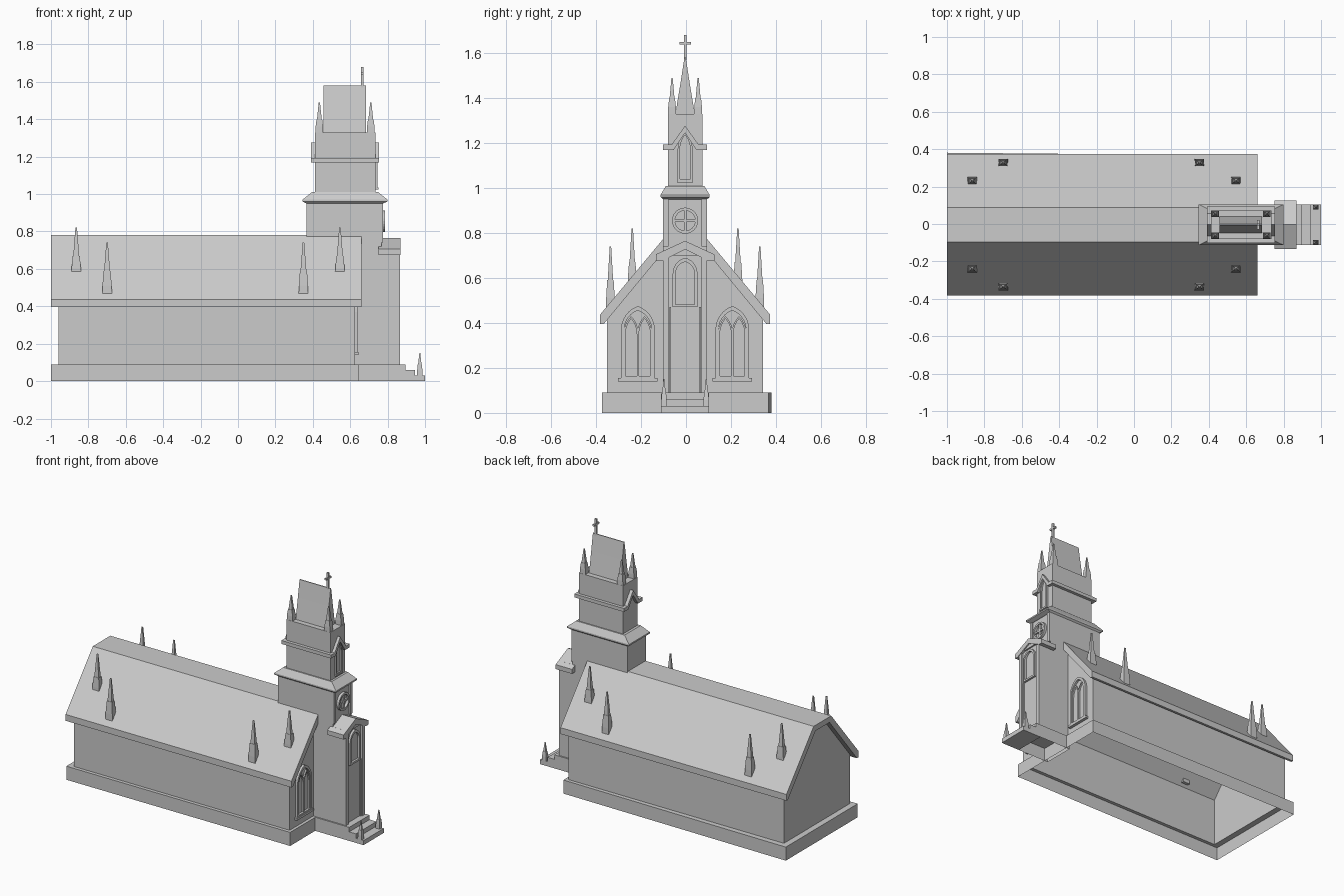
import bpy, bmesh, math

if "Cube" in bpy.data.objects:
    bpy.data.objects.remove(bpy.data.objects["Cube"])

CY = -0.004  # the building's centre line


def loft(name, loops, cap0=True, cap1=True, ring=False):
    """Bridge equal-length closed loops of points, optionally capping the ends."""
    bm = bmesh.new()
    rows = [[bm.verts.new((x, y + CY, z)) for x, y, z in lp] for lp in loops]
    pairs = list(zip(rows, rows[1:])) + ([(rows[-1], rows[0])] if ring else [])
    n = len(rows[0])
    for a, b in pairs:
        for i in range(n):
            j = (i + 1) % n
            bm.faces.new((a[i], a[j], b[j], b[i]))
    if cap0 and not ring:
        bm.faces.new(rows[0][::-1])
    if cap1 and not ring:
        bm.faces.new(rows[-1])
    bmesh.ops.recalc_face_normals(bm, faces=bm.faces)
    mesh = bpy.data.meshes.new(name)
    bm.to_mesh(mesh)
    bm.free()
    ob = bpy.data.objects.new(name, mesh)
    bpy.context.collection.objects.link(ob)
    return ob


def rect(x0, x1, hy, z, y=0):
    return [(x0, y - hy, z), (x1, y - hy, z), (x1, y + hy, z), (x0, y + hy, z)]


def box(name, x0, x1, hy, z0, z1, y=0, bottom=True, top=True):
    return loft(name, [rect(x0, x1, hy, z0, y), rect(x0, x1, hy, z1, y)], bottom, top)


def prism(name, half, x0, x1):
    """Extrude a mirrored (y, z) half profile along x, top centre first."""
    prof = half + [(-y, z) for y, z in half[::-1] if y > 1e-6]
    return loft(name, [[(x, y, z) for y, z in prof] for x in (x0, x1)])


def arch(x, y, hw, z0, zs, zp, n=6):
    """Pointed-arch outline facing +x."""
    h = zp - zs
    r = (hw * hw + h * h) / (2 * hw)
    top = math.atan2(h, r - hw)
    side = [(hw, z0)] + [(hw - r + r * math.cos(top * i / n), zs + r * math.sin(top * i / n))
                         for i in range(n)]
    prof = side + [(0, zp)] + [(-a, b) for a, b in side[::-1]]
    return [(x, y + a, b) for a, b in prof]


def arch_frame(name, x0, x1, y, hw, z0, zs, zp, t):
    o, i = (hw, z0, zs, zp), (hw - t, z0 + t, zs, zp - 1.4 * t)
    loft(name, [arch(x0, y, *o), arch(x1, y, *o), arch(x1, y, *i), arch(x0, y, *i)], ring=True)


def pinnacle(name, x, y, z0, zm, zt, wx, wy):
    """Square post with a narrow four-sided spike."""
    sec = [(z0, 1), ((z0 + zm) / 2, .95), (zm, .72), (zm, .6), (zt, .16)]
    loft(name, [rect(x - wx * s, x + wx * s, wy * s, z, y) for z, s in sec])


# Hollow plinth with a ledge, open underneath; its rear corner is slightly out of square
outer = [(-1, -.37), (.645, -.37), (.645, .37), (-1, .385)]
inner = [(-.96, -.347), (.625, -.347), (.625, .347), (-.96, .347)]
loft("plinth", [[(x, y, 0) for x, y in outer], [(x, y, .09) for x, y in outer],
                [(x, y, .09) for x, y in inner]], False, False)

# Nave walls with gable ends, open underneath
walls = prism("nave_walls", [(.092, .755), (.347, .445), (.347, .09)], -.96, .625)
bm = bmesh.new()
bm.from_mesh(walls.data)
bmesh.ops.delete(bm, geom=[f for f in bm.faces if f.normal.z < -.9], context='FACES')
bm.to_mesh(walls.data)
bm.free()

# Flat-ridged roof slab
top_line = [(.378, .395), (.378, .437), (.092, .78)]
under = [(.074, .743), (.362, .395)]
roof = top_line + [(-y, z) for y, z in top_line[::-1]] + [(-y, z) for y, z in under[::-1]] + under
loft("roof", [[(x, y, z) for y, z in roof] for x in (-1, .66)])

# Roof pinnacles, mirrored over both slopes
for s in (-1, 1):
    for x in (-.7, .35):
        pinnacle("roof_pinnacle_low", x, s * .332, .43, .59, .74, .026, .02)
    for x in (-.865, .545):
        pinnacle("roof_pinnacle_high", x, s * .235, .54, .67, .82, .026, .02)

# Twin-lancet facade windows
for y in (-.21, .21):
    arch_frame("window_frame", .62, .64, y, .075, .15, .37, .475, .014)
    for s in (-1, 1):
        arch_frame("window_lancet", .62, .635, y + s * .03, .033, .155, .35, .43, .008)
    box("window_sill", .62, .645, .088, .14, .155, y)

# Lower tower: entrance bay with corner pilasters
box("tower_plinth", .62, .895, .107, 0, .09, bottom=False)
box("entrance_bay", .62, .852, .098, .09, .72, bottom=False)
for s in (-1, 1):
    box("entrance_pilaster", .85, .866, .013, .09, .70, s * .085)
arch_frame("entrance_window", .85, .866, 0, .055, .47, .62, .69, .013)
for s in (-1, 1):
    box("door_jamb", .85, .86, .004, .09, .47, s * .066)
prism("entrance_gable_wall", [(0, .745), (.1, .70)], .75, .862)

# Small gable roof over the entrance
cap = [(0, .765), (.13, .705), (.13, .675), (.105, .675), (0, .727)]
hood = cap + [(-y, z) for y, z in cap[-2:0:-1]]
loft("entrance_hood", [[(x, y, z) for y, z in hood] for x in (.75, .87)])

# Clock-stage tower with pilasters and round window
box("tower_mid", .365, .768, .098, .72, .96)
for s in (-1, 1):
    box("tower_pilaster", .76, .776, .012, .74, .96, s * .086)


def circle(x, r, n=24):
    return [(x, r * math.cos(2 * math.pi * i / n), .855 + r * math.sin(2 * math.pi * i / n))
            for i in range(n)]


loft("round_window_rim", [circle(.76, .058), circle(.785, .058), circle(.785, .045),
                          circle(.76, .045)], ring=True)
box("round_window_bar", .76, .78, .006, .81, .90)
box("round_window_crossbar", .76, .78, .045, .849, .861)

# Sloped cornice
loft("tower_cornice", [rect(.365, .775, .098, .95), rect(.345, .80, .109, .96),
                       rect(.345, .80, .109, .97), rect(.395, .75, .085, 1.01)])

# Belfry with pointed window and gabled string course
box("belfry", .412, .736, .077, 1.0, 1.33)
arch_frame("belfry_window", .73, .746, 0, .033, 1.03, 1.17, 1.25, .01)
box("belfry_sill", .73, .75, .036, 1.025, 1.035)
band_top = [(.098, 1.17), (.098, 1.193), (.06, 1.193), (0, 1.277)]
band_low = [(0, 1.245), (.05, 1.17)]
band = (band_top + [(-y, z) for y, z in band_top[-2::-1]]
        + [(-.05, 1.17), (0, 1.245), (.05, 1.17)])
loft("belfry_band", [[(x, y, z) for y, z in band] for x in (.39, .755)])

# Wedge spire, cross and corner pinnacles
prism("spire", [(.003, 1.58), (.02, 1.47), (.043, 1.33)], .457, .685)
box("cross_post", .658, .672, .006, 1.57, 1.68)
box("cross_arm", .658, .672, .026, 1.638, 1.65)
for x in (.435, .71):
    for s in (-1, 1):
        pinnacle("tower_pinnacle", x, s * .058, 1.32, 1.40, 1.49, .021, .018)

# Entrance steps and their end pinnacles
for x, z in ((.895, .09), (.945, .06), (1.0, .03)):
    box("entrance_step", .86, x, .107, z - .03, z)
for s in (-1, 1):
    pinnacle("step_pinnacle", .972, s * .094, .025, .09, .15, .015, .013)
